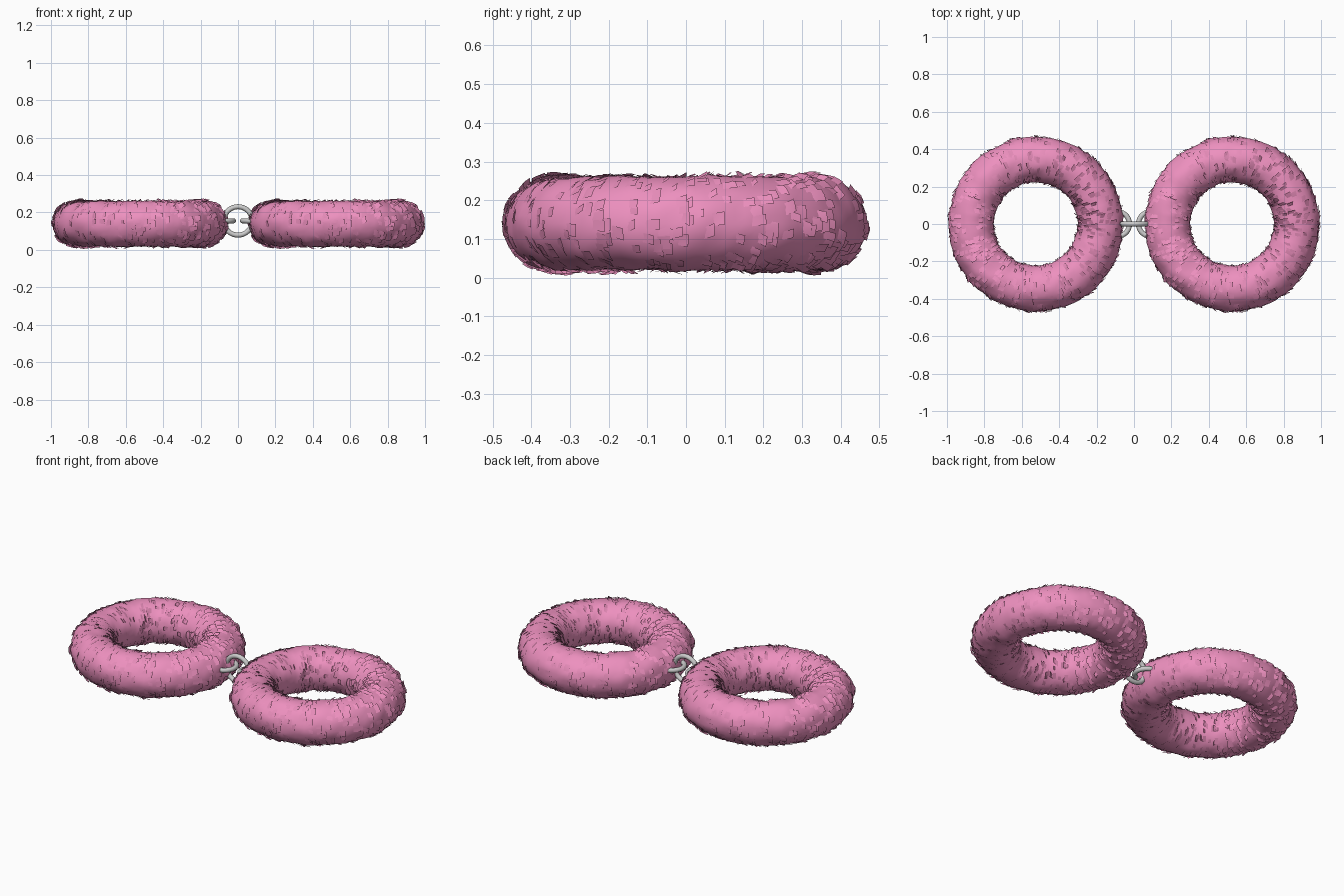
import bpy, bmesh, math, random
from mathutils import Vector, noise

if "Cube" in bpy.data.objects:
    bpy.data.objects.remove(bpy.data.objects["Cube"])

random.seed(4)
CUFF_X, MAJOR, MINOR, Z = 0.525, 0.345, 0.121, 0.14

pink = bpy.data.materials.new("pink_fur")
pink.diffuse_color = (0.85, 0.28, 0.52, 1)
pink.use_nodes = True
pink.node_tree.nodes["Principled BSDF"].inputs["Base Color"].default_value = pink.diffuse_color
steel = bpy.data.materials.new("steel")
steel.diffuse_color = (0.6, 0.62, 0.63, 1)
steel.use_nodes = True
steel.node_tree.nodes["Principled BSDF"].inputs["Base Color"].default_value = steel.diffuse_color


def fur_point(u, v, lift=0.0):
    """Point on the lumpy padded ring at ring angle u and tube angle v."""
    def at(r):
        d = MAJOR + r * math.cos(v)
        return Vector((d * math.cos(u), d * math.sin(u), r * math.sin(v)))
    p = at(MINOR)
    bump = 0.006 * noise.noise(p * 13) + 0.004 * noise.noise(p * 34)
    return at(MINOR + bump + lift)


def build_fur():
    bm = bmesh.new()
    nu, nv = 112, 36
    # lumpy padded tube
    rings = [[bm.verts.new(fur_point(math.tau * i / nu, math.tau * j / nv))
              for j in range(nv)] for i in range(nu)]
    for i in range(nu):
        for j in range(nv):
            a, b = rings[i], rings[(i + 1) % nu]
            k = (j + 1) % nv
            bm.faces.new((a[j], b[j], b[k], a[k]))
    # short overlapping tufts, rooted in the tube and lifted at one end
    for _ in range(1100):
        u, v = random.uniform(0, math.tau), random.uniform(0, math.tau)
        du = random.uniform(0.05, 0.11)
        dv = random.uniform(0.15, 0.3)
        skew = random.uniform(-0.12, 0.12)
        tip = random.uniform(0.004, 0.011)
        rows = []
        for s in range(3):
            t = s / 2
            rows.append([bm.verts.new(fur_point(u + du * t, v + skew * t + dv * w,
                                                -0.003 + (tip + 0.003) * t))
                         for w in (-0.5, 0, 0.5)])
        for s in range(2):
            for w in range(2):
                bm.faces.new((rows[s][w], rows[s + 1][w],
                              rows[s + 1][w + 1], rows[s][w + 1]))
    me = bpy.data.meshes.new("fur_cuff")
    bm.to_mesh(me)
    bm.free()
    me.materials.append(pink)
    for f in me.polygons:
        f.use_smooth = True
    return me


# two identical fur covered cuffs
fur = build_fur()
for name, x in (("left_cuff", -CUFF_X), ("right_cuff", CUFF_X)):
    cuff = bpy.data.objects.new(name, fur)
    cuff.location = (x, 0, Z)
    bpy.context.collection.objects.link(cuff)


def chain_link(name, loc, radius, rot_x=0.0):
    bpy.ops.mesh.primitive_torus_add(
        major_segments=40, minor_segments=12, major_radius=radius,
        minor_radius=0.0135, location=loc, rotation=(rot_x, 0, 0))
    link = bpy.context.object
    link.name = name
    link.data.materials.append(steel)
    bpy.ops.object.shade_smooth()


# upright middle link and a flat link on each cuff
chain_link("middle_link", (0, 0, 0.155), 0.076, math.pi / 2)
for name, s in (("left_link", -1), ("right_link", 1)):
    chain_link(name, (s * 0.09, 0, 0.155), 0.066)
